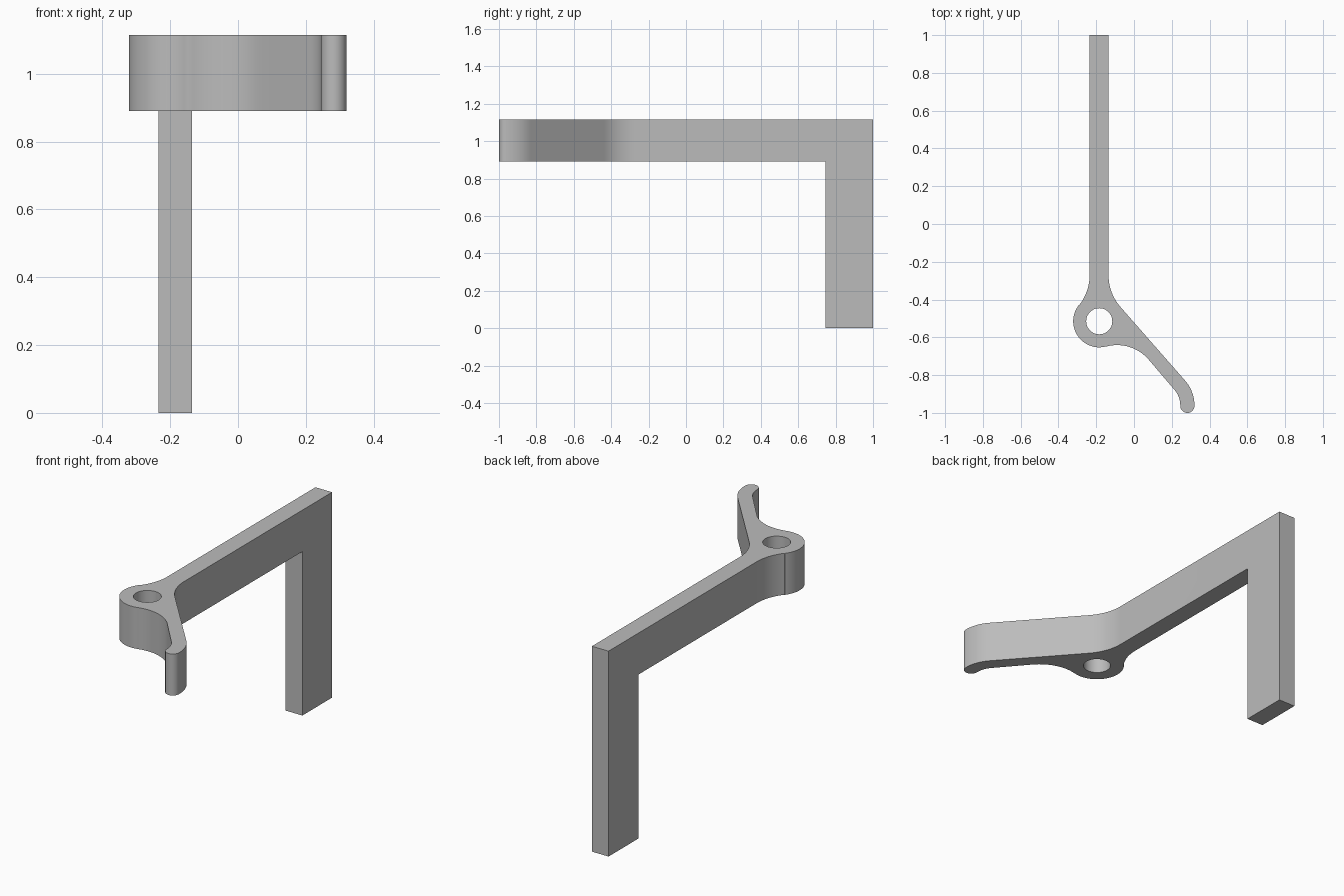
import bpy, bmesh
from math import cos, sin, radians

if "Cube" in bpy.data.objects:
    bpy.data.objects.remove(bpy.data.objects["Cube"], do_unlink=True)

BOTTOM, TOP = 0.89, 1.115
LEG_FRONT, BACK = 0.745, 1.0
RING = (-0.184, -0.515)

grey = bpy.data.materials.new("plain grey")
grey.use_nodes = True
colour = (0.5, 0.5, 0.5, 1)
grey.diffuse_color = colour
grey.node_tree.nodes["Principled BSDF"].inputs["Base Color"].default_value = colour


def arc(cx, cy, r, start, end, steps=12):
    angles = [radians(start + (end - start) * i / steps) for i in range(steps + 1)]
    return [(cx + r * cos(a), cy + r * sin(a)) for a in angles]


# Plan outline: straight arm, pivot ring, slanted finger with a hooked tip
outline = [(-0.235, BACK), (-0.135, BACK)]
outline += arc(0.123, -0.27, 0.258, 180, 221.3)             # fillet into finger
outline += arc(0.122, -0.96, 0.198, 41.3, 0)                # outside of hook
outline += arc(0.2825, -0.9625, 0.0375, 0, -180, 16)        # round tip
outline += arc(0.12, -0.96, 0.125, 0, 41.3)                 # inside of hook
outline += arc(-0.09, -0.862, 0.221, 41.3, 104.9, 16)       # fillet under finger
outline += arc(*RING, 0.138, -75.1, -218.2, 32)             # pivot ring
outline += arc(-0.493, -0.27, 0.258, -38.2, 0)              # fillet into arm

bm = bmesh.new()
base = bm.faces.new([bm.verts.new((x, y, BOTTOM)) for x, y in outline])
top = bmesh.ops.extrude_face_region(bm, geom=[base], use_keep_orig=True)["geom"]
bmesh.ops.translate(bm, vec=(0, 0, TOP - BOTTOM),
                    verts=[g for g in top if isinstance(g, bmesh.types.BMVert)])
bmesh.ops.remove_doubles(bm, verts=bm.verts[:], dist=0.0005)
bmesh.ops.recalc_face_normals(bm, faces=bm.faces[:])

# Leg: the back end of the underside pulled down to the floor
under = next(f for f in bm.faces if all(v.co.z < BOTTOM + 0.001 for v in f.verts))
bmesh.ops.bisect_plane(bm, geom=[under, *under.edges, *under.verts],
                       plane_co=(0, LEG_FRONT, 0), plane_no=(0, 1, 0))
foot = next(f for f in bm.faces
            if all(v.co.z < BOTTOM + 0.001 and v.co.y > LEG_FRONT - 0.001 for v in f.verts))
pulled = bmesh.ops.extrude_face_region(bm, geom=[foot])["geom"]
bmesh.ops.translate(bm, vec=(0, 0, -BOTTOM),
                    verts=[g for g in pulled if isinstance(g, bmesh.types.BMVert)])
bmesh.ops.dissolve_limit(bm, angle_limit=0.005, verts=bm.verts[:], edges=bm.edges[:])
bmesh.ops.recalc_face_normals(bm, faces=bm.faces[:])

mesh = bpy.data.meshes.new("hooked_arm_and_leg")
bm.to_mesh(mesh)
bm.free()
mesh.materials.append(grey)
body = bpy.data.objects.new("hooked_arm_and_leg", mesh)
bpy.context.collection.objects.link(body)

# Pivot hole
bpy.ops.mesh.primitive_cylinder_add(vertices=48, radius=0.069, depth=0.5,
                                    location=(*RING, (BOTTOM + TOP) / 2))
cutter = bpy.context.object
cutter.name = "hole_cutter"
cutter.data.materials.append(grey)
cutter.hide_render = True
cut = body.modifiers.new("pivot hole", "BOOLEAN")
cut.operation, cut.solver, cut.object = "DIFFERENCE", "EXACT", cutter

bpy.ops.object.select_all(action="DESELECT")
body.select_set(True)
bpy.context.view_layer.objects.active = body
bpy.ops.object.modifier_apply(modifier=cut.name)
bpy.data.objects.remove(cutter, do_unlink=True)
bpy.ops.object.shade_smooth_by_angle(angle=radians(30))
